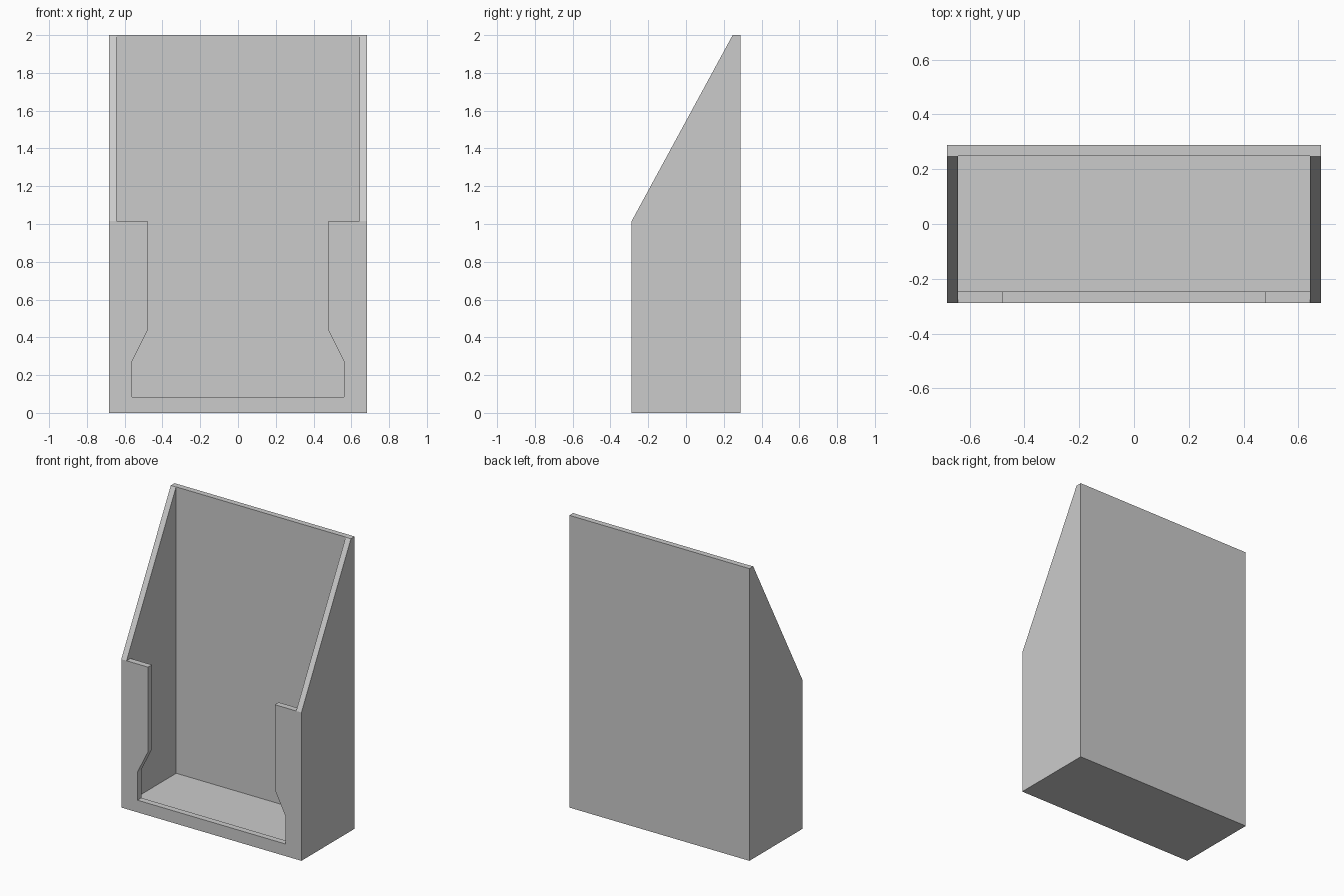
import bpy
import bmesh
from mathutils import Vector

default = bpy.data.objects.get("Cube")
if default:
    bpy.data.objects.remove(default, do_unlink=True)

HALF_W, HALF_D, WALL = 0.682, 0.288, 0.04
INNER_X = HALF_W - WALL
SHOULDER = 1.015  # height where the sloping sides begin

grey = bpy.data.materials.new("light grey")
grey.use_nodes = True
colour = (0.6, 0.6, 0.6, 1)
grey.diffuse_color = colour
grey.node_tree.nodes["Principled BSDF"].inputs["Base Color"].default_value = colour


def prism(name, points, extrude):
    """Closed solid made by sweeping a flat outline along a vector."""
    bm = bmesh.new()
    face = bm.faces.new([bm.verts.new(p) for p in points])
    swept = bmesh.ops.extrude_face_region(bm, geom=[face], use_keep_orig=True)
    verts = [g for g in swept["geom"] if isinstance(g, bmesh.types.BMVert)]
    bmesh.ops.translate(bm, verts=verts, vec=Vector(extrude))
    bmesh.ops.recalc_face_normals(bm, faces=bm.faces)
    mesh = bpy.data.meshes.new(name)
    bm.to_mesh(mesh)
    bm.free()
    mesh.materials.append(grey)
    obj = bpy.data.objects.new(name, mesh)
    bpy.context.collection.objects.link(obj)
    return obj


def cut(target, cutter):
    """Subtract a cutter, then remove it."""
    cutter.hide_render = True
    mod = target.modifiers.new("cut", "BOOLEAN")
    mod.operation, mod.solver, mod.object = "DIFFERENCE", "EXACT", cutter
    bpy.context.view_layer.objects.active = target
    bpy.ops.object.modifier_apply(modifier=mod.name)
    bpy.data.objects.remove(cutter, do_unlink=True)


# Outer body: side outline with a sloping upper front
side = [(-HALF_D, 0), (HALF_D, 0), (HALF_D, 2), (0.247, 2), (-HALF_D, SHOULDER)]
holder = prism("holder_body", [(-HALF_W, y, z) for y, z in side], (2 * HALF_W, 0, 0))

# Open-topped pocket
floor = [(-INNER_X, -0.246), (INNER_X, -0.246), (INNER_X, 0.249), (-INNER_X, 0.249)]
cut(holder, prism("pocket_cutter", [(x, y, WALL) for x, y in floor], (0, 0, 3)))

# Front opening, mirrored left to right, leaving two posts and a low lip
half = [(0.56, 0.083), (0.56, 0.275), (0.48, 0.435), (0.48, SHOULDER),
        (INNER_X, SHOULDER), (INNER_X, 3)]
opening = half + [(-x, z) for x, z in reversed(half)]
cut(holder, prism("opening_cutter", [(x, -0.5, z) for x, z in opening], (0, 0.4, 0)))
